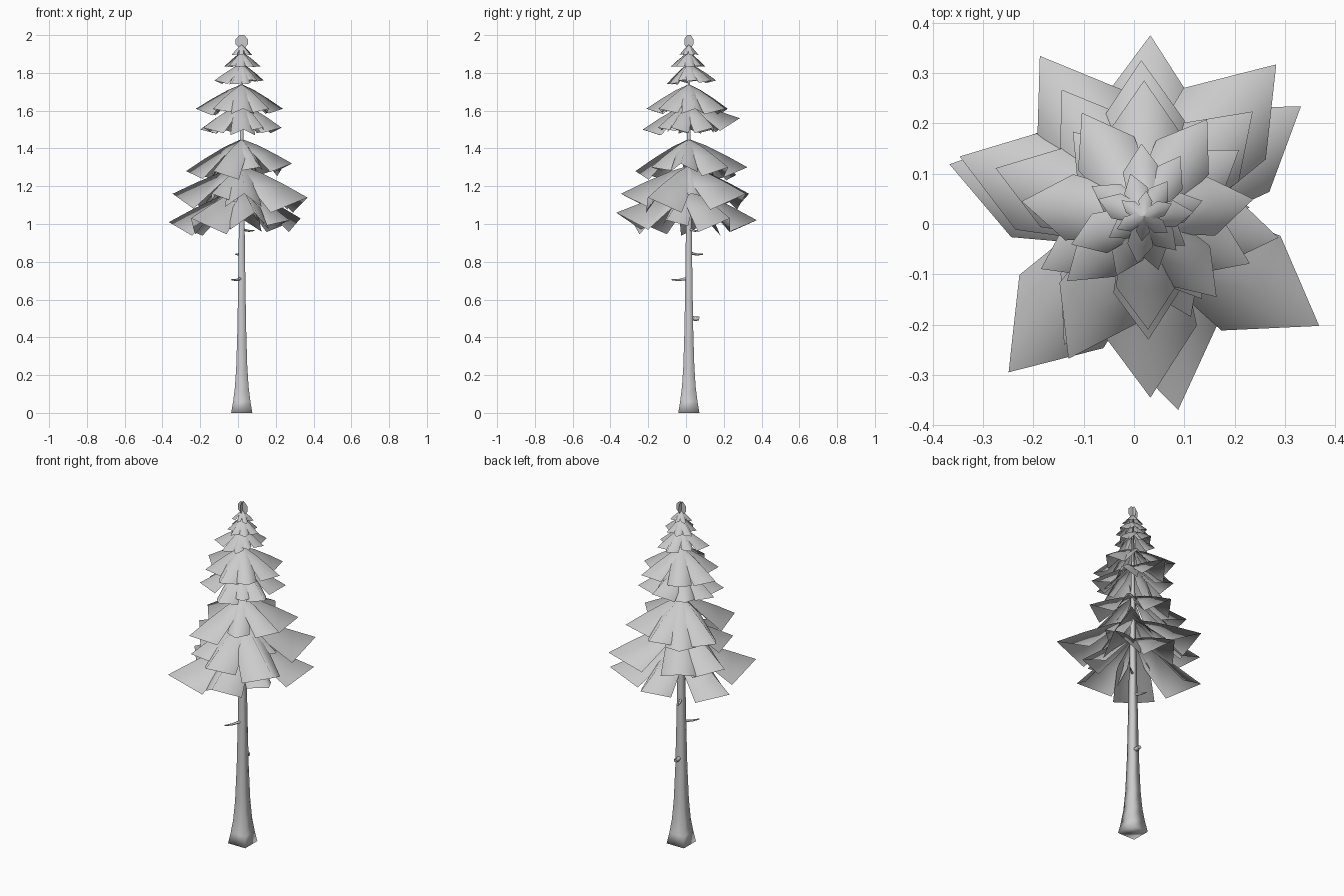
import bpy, bmesh, math
from mathutils import Vector

cube = bpy.data.objects.get("Cube")
if cube:
    bpy.data.objects.remove(cube, do_unlink=True)

grey = bpy.data.materials.new("plain grey")
grey.use_nodes = True
grey.diffuse_color = (0.6, 0.6, 0.6, 1)
grey.node_tree.nodes["Principled BSDF"].inputs["Base Color"].default_value = (0.6, 0.6, 0.6, 1)

AXIS = Vector((0.02, 0.015, 0))


def finish(bm, name):
    """Turn a bmesh into a smooth grey object."""
    mesh = bpy.data.meshes.new(name)
    bm.to_mesh(mesh)
    bm.free()
    mesh.materials.append(grey)
    for face in mesh.polygons:
        face.use_smooth = len(face.vertices) < 5
    obj = bpy.data.objects.new(name, mesh)
    bpy.context.collection.objects.link(obj)
    return obj


def tube(name, stations, sides, phase=0):
    """Skin rings along (point, radius) stations and cap both ends."""
    bm = bmesh.new()
    path = [Vector(p) for p, _ in stations]
    turn = (path[-1] - path[0]).to_track_quat("Z", "Y")
    rings = []
    for point, (_, radius) in zip(path, stations):
        ring = []
        for i in range(sides):
            a = phase + math.tau * i / sides
            ring.append(bm.verts.new(point + turn @ Vector((math.cos(a), math.sin(a), 0)) * radius))
        rings.append(ring)
    for low, high in zip(rings, rings[1:]):
        for i in range(sides):
            j = (i + 1) % sides
            bm.faces.new((low[i], low[j], high[j], high[i]))
    bm.faces.new(rings[0][::-1])
    bm.faces.new(rings[-1])
    return finish(bm, name)


def add_bough(bm, apex, tip_z, angle, length, lift=0):
    """A drooping leaf sheet folded along its ridge, with low side corners."""
    a = math.radians(angle)
    out = Vector((math.cos(a), math.sin(a), 0))
    side = Vector((-out.y, out.x, 0))
    end = tip_z + lift

    def vert(along, across, sag):
        z = apex + (end - apex) * along ** 1.2 - sag * length
        p = AXIS + out * along * length + side * across * length
        return bm.verts.new((p.x, p.y, z))

    ridge = [vert(f, 0, 0) for f in (0, 0.3, 0.65, 1)]
    for s in (1, -1):
        inner = vert(0.27, 0.21 * s, 0.2)
        corner = vert(0.61, 0.27 * s, 0.38)
        for loop in ((ridge[0], ridge[1], inner),
                     (ridge[1], ridge[2], corner, inner),
                     (ridge[2], ridge[3], corner)):
            bm.faces.new(loop if s > 0 else loop[::-1])


def spread(count, start, length):
    return [(start + 360 * i / count, length * (1 + 0.1 * math.cos(2.3 * i))) for i in range(count)]


# Square trunk with flared foot: height and half width
profile = [(0, 0.056), (0.06, 0.046), (0.14, 0.036), (0.25, 0.029), (0.45, 0.023),
           (0.7, 0.019), (1, 0.015), (1.45, 0.009), (1.94, 0.003)]
tube("trunk", [((AXIS.x, AXIS.y, z), w * math.sqrt(2)) for z, w in profile], 4, math.pi / 4)

# Dead twigs and a stub on the bare trunk
twigs = {"low_stub": ((0.02, 0.07, 0.5), 0.012, 0.012),
         "long_twig": ((-0.035, -0.075, 0.705), 0.009, 0.003),
         "middle_twig": ((-0.012, 0.09, 0.84), 0.009, 0.003),
         "high_twig": ((0.085, 0.07, 0.965), 0.008, 0.003)}
for name, (tip, thick, thin) in twigs.items():
    tip = Vector(tip)
    root = Vector((AXIS.x, AXIS.y, tip.z + 0.008))
    middle = root.lerp(tip, 0.6) - Vector((0, 0, 0.005))
    tube(name, [(root, thick), (middle, (thick + thin) / 2), (tip, thin)], 5)

# Tiers of boughs: apex height, tip height, then angle, length and tip lift
tiers = {
    "lowest_boughs": (1.19, 1.02, [(88, 0.36), (35, 0.38, 0.01), (-25, 0.28), (-80, 0.39, 0.04),
                                   (-131, 0.41, 0.01), (165, 0.40, -0.01)]),
    "wide_boughs": (1.31, 1.16, [(49, 0.40), (5, 0.21), (-32, 0.41, -0.02), (-88, 0.36),
                                 (-122, 0.30), (162, 0.385), (123, 0.38)]),
    "middle_boughs": (1.45, 1.3, [(162, 0.31, -0.02), (123, 0.30, -0.04), (91, 0.31), (44, 0.30),
                                  (-9, 0.27, 0.02), (-65, 0.22), (-118, 0.32, -0.02)]),
    "upper_lower_boughs": (1.64, 1.51, [(90, 0.27, 0.05), (35, 0.23), (-24, 0.23), (-55, 0.2),
                                        (-88, 0.245, -0.01), (-153, 0.23), (178, 0.22, -0.01),
                                        (130, 0.22)]),
    "upper_boughs": (1.74, 1.61, [(173, 0.245), (121, 0.24), (57, 0.23), (9, 0.22),
                                  (-48, 0.215), (-88, 0.225), (-140, 0.2)]),
    "crown_low_boughs": (1.85, 1.76, [(92, 0.145), (59, 0.14), (15, 0.12), (-35, 0.1),
                                      (-75, 0.11, -0.02), (-115, 0.13, -0.02), (201, 0.155),
                                      (150, 0.12)]),
    "crown_middle_boughs": (1.91, 1.835, spread(7, 5, 0.09)),
    "crown_top_boughs": (1.95, 1.895, spread(6, 25, 0.055)),
}
for name, (apex, tip_z, boughs) in tiers.items():
    bm = bmesh.new()
    for bough in boughs:
        add_bough(bm, apex, tip_z, *bough)
    finish(bm, name)

# Upright crossed leaves at the tip
bm = bmesh.new()
for direction, half_width in ((Vector((1, 0, 0)), 0.032), (Vector((0, 1, 0)), 0.024)):
    ring = []
    for i in range(8):
        a = math.tau * (i + 0.5) / 8
        p = AXIS + direction * half_width * math.cos(a) / math.cos(math.pi / 8)
        ring.append(bm.verts.new((p.x, p.y, 1.965 + 0.035 * math.sin(a) / math.cos(math.pi / 8))))
    bm.faces.new(ring)
finish(bm, "top_leaves")
